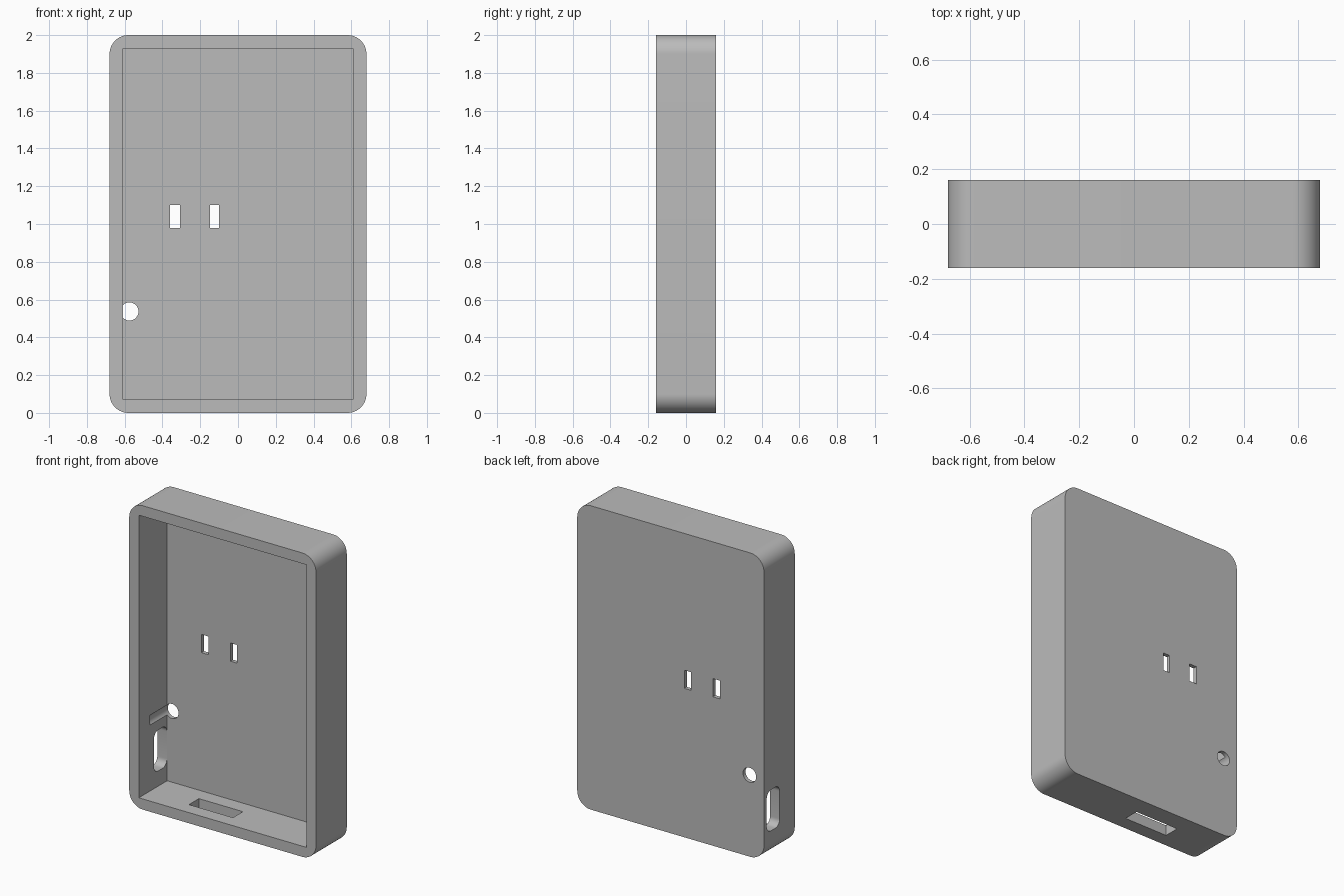
import bpy
import bmesh
import math
from mathutils import Vector

cube = bpy.data.objects.get("Cube")
if cube:
    bpy.data.objects.remove(cube, do_unlink=True)

grey = bpy.data.materials.new("mid grey")
grey.use_nodes = True
colour = (0.5, 0.5, 0.5, 1)
grey.diffuse_color = colour
grey.node_tree.nodes["Principled BSDF"].inputs["Base Color"].default_value = colour


def block(name, low, high, axis=1, radius=0, segments=12):
    """Box between two corners, with its edges along one axis rounded."""
    low, high = Vector(low), Vector(high)
    bm = bmesh.new()
    bmesh.ops.create_cube(bm, size=1)
    for v in bm.verts:
        v.co = (low + high) / 2 + v.co * (high - low)
    if radius:
        edges = [e for e in bm.edges
                 if abs((e.verts[0].co - e.verts[1].co)[axis]) > 1e-4]
        bmesh.ops.bevel(bm, geom=edges, offset=radius, segments=segments,
                        profile=0.5, affect='EDGES')
    mesh = bpy.data.meshes.new(name)
    bm.to_mesh(mesh)
    bm.free()
    mesh.materials.append(grey)
    obj = bpy.data.objects.new(name, mesh)
    bpy.context.collection.objects.link(obj)
    return obj


# Main shell, open towards the front
W, D, H = 0.68, 0.16, 2.0
WALL, FLOOR = 0.07, 0.134
case = block("case", (-W, -D, 0), (W, D, H), radius=0.1, segments=16)

cutters = [
    block("cavity", (WALL - W, -1, WALL), (W - WALL, FLOOR, H - WALL)),
    # Two small strap slots in the back wall
    block("slot_outer", (-0.36, 0, 0.98), (-0.307, 1, 1.1)),
    block("slot_inner", (-0.148, 0, 0.98), (-0.1, 1, 1.1)),
    # Rounded opening in the side wall
    block("side_port", (-1, -0.003, 0.17), (-0.5, 0.132, 0.44),
          axis=0, radius=0.045, segments=8),
    # Rectangular opening in the bottom wall
    block("bottom_port", (-0.31, -0.067, -0.5), (0.01, 0.036, 0.2)),
]

# Round cable hole, which also grooves the side wall
bpy.ops.mesh.primitive_cylinder_add(
    vertices=48, radius=0.048, depth=0.5,
    location=(-0.575, -0.044 + 0.25, 0.537), rotation=(math.pi / 2, 0, 0))
hole = bpy.context.object
hole.name = "cable_hole"
hole.data.materials.append(grey)
cutters.append(hole)

# Cut every opening and discard the cutters
bpy.ops.object.select_all(action='DESELECT')
case.select_set(True)
bpy.context.view_layer.objects.active = case
for cutter in cutters:
    cutter.hide_render = True
    mod = case.modifiers.new(cutter.name, 'BOOLEAN')
    mod.operation = 'DIFFERENCE'
    mod.solver = 'EXACT'
    mod.object = cutter
    bpy.ops.object.modifier_apply(modifier=mod.name)
    bpy.data.objects.remove(cutter, do_unlink=True)

bpy.ops.object.shade_smooth_by_angle(angle=math.radians(30))
